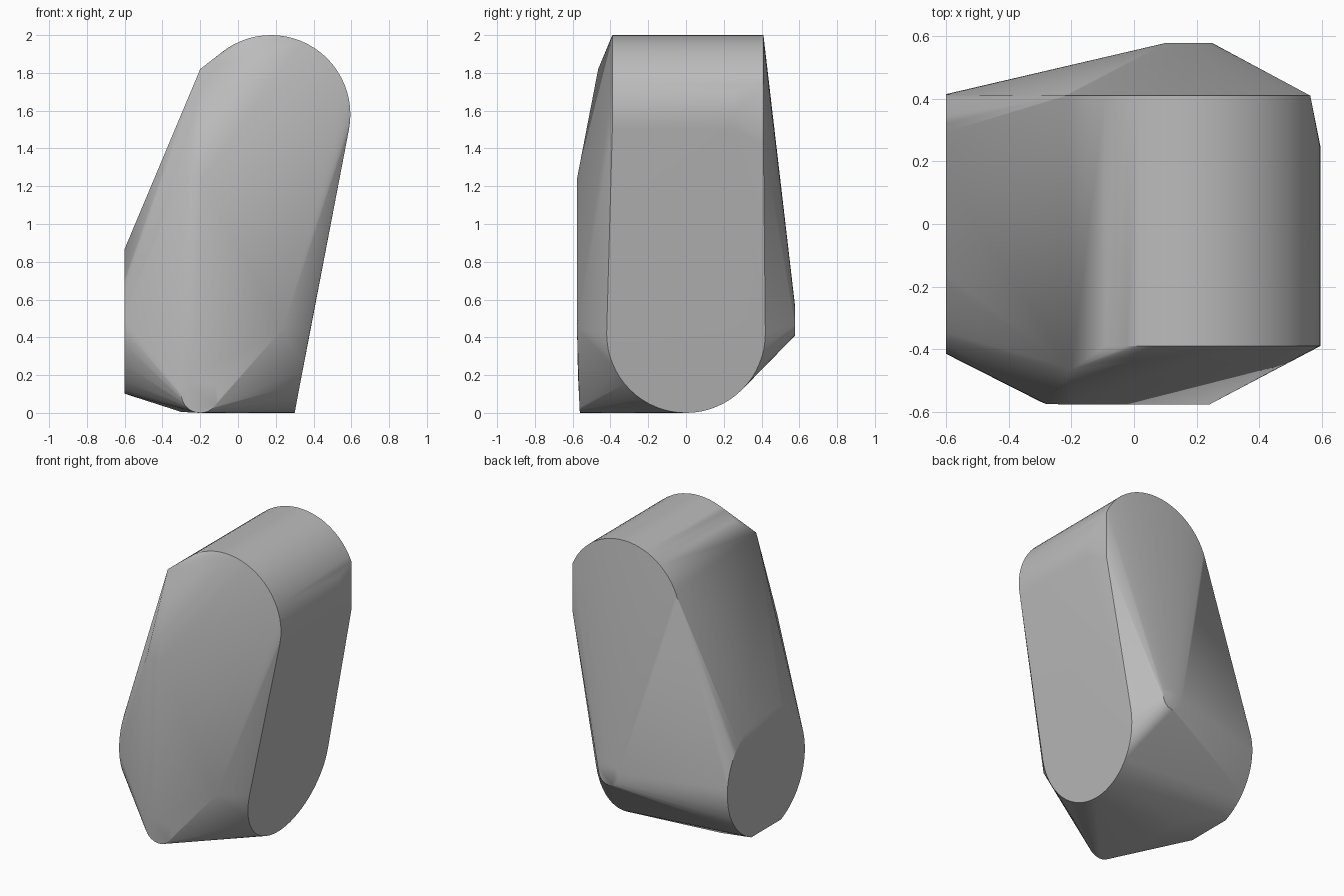
import bpy, bmesh
from math import sin, cos, pi

cube = bpy.data.objects.get("Cube")
if cube:
    bpy.data.objects.remove(cube)

grey = bpy.data.materials.new("plain_grey")
grey.use_nodes = True
colour = (0.5, 0.5, 0.5, 1)
grey.diffuse_color = colour
grey.node_tree.nodes["Principled BSDF"].inputs["Base Color"].default_value = colour


def ring(u, v, r, n=64):
    """Points of a circle in its own plane."""
    return [(u + r * cos(2 * pi * i / n), v + r * sin(2 * pi * i / n)) for i in range(n)]


points = []
# Rounded top barrel, running front to back
barrel = ring(0.175, 1.58, 0.42)
for y in (-0.39, 0.25):
    points += [(x, y, z) for x, z in barrel]
# Back rim of the barrel, trimmed flat on one side
points += [(x, 0.41, z) for x, z in barrel if x < 0.565]
# Side disc, trimmed flat above and below
points += [(-0.6, y, min(max(z, 0.1), 0.87)) for y, z in ring(0, 0.485, 0.415)
           if 0.09 < z < 0.88]
# Sloping side face with a round lower rim
points += [(0.3 + 0.187 * z, y, z) for y, z in ring(0, 0.42, 0.42) if z <= 0.43]
# Small round tips at the lower front and on the back
points += [(x, -0.562 - 0.05 * z, z) for x, z in ring(-0.2, 0.1, 0.1, 32)]
points += [(x, 0.578, z) for x, z in ring(0.175, 0.485, 0.075, 24)]
# Front ridge corners and underside corners
points += [(-0.2, -0.465, 1.82), (-0.28, -0.575, 1.25), (-0.19, -0.577, 1.24),
           (0.24, -0.577, 0.45), (-0.3, -0.14, 0.005), (-0.3, 0.05, 0.01)]

# Wrap one skin around all the parts
bm = bmesh.new()
for p in points:
    bm.verts.new(p)
hull = bmesh.ops.convex_hull(bm, input=bm.verts)
spare = {g for g in hull["geom_interior"] + hull["geom_unused"]
         if isinstance(g, bmesh.types.BMVert)}
bmesh.ops.delete(bm, geom=list(spare), context="VERTS")
bmesh.ops.dissolve_limit(bm, angle_limit=0.01, verts=bm.verts, edges=bm.edges)
bmesh.ops.recalc_face_normals(bm, faces=bm.faces)
mesh = bpy.data.meshes.new("rounded_block")
bm.to_mesh(mesh)
bm.free()
mesh.materials.append(grey)
block = bpy.data.objects.new("rounded_block", mesh)
bpy.context.collection.objects.link(block)
bpy.context.view_layer.objects.active = block
block.select_set(True)
bpy.ops.object.shade_smooth_by_angle(angle=0.5)
